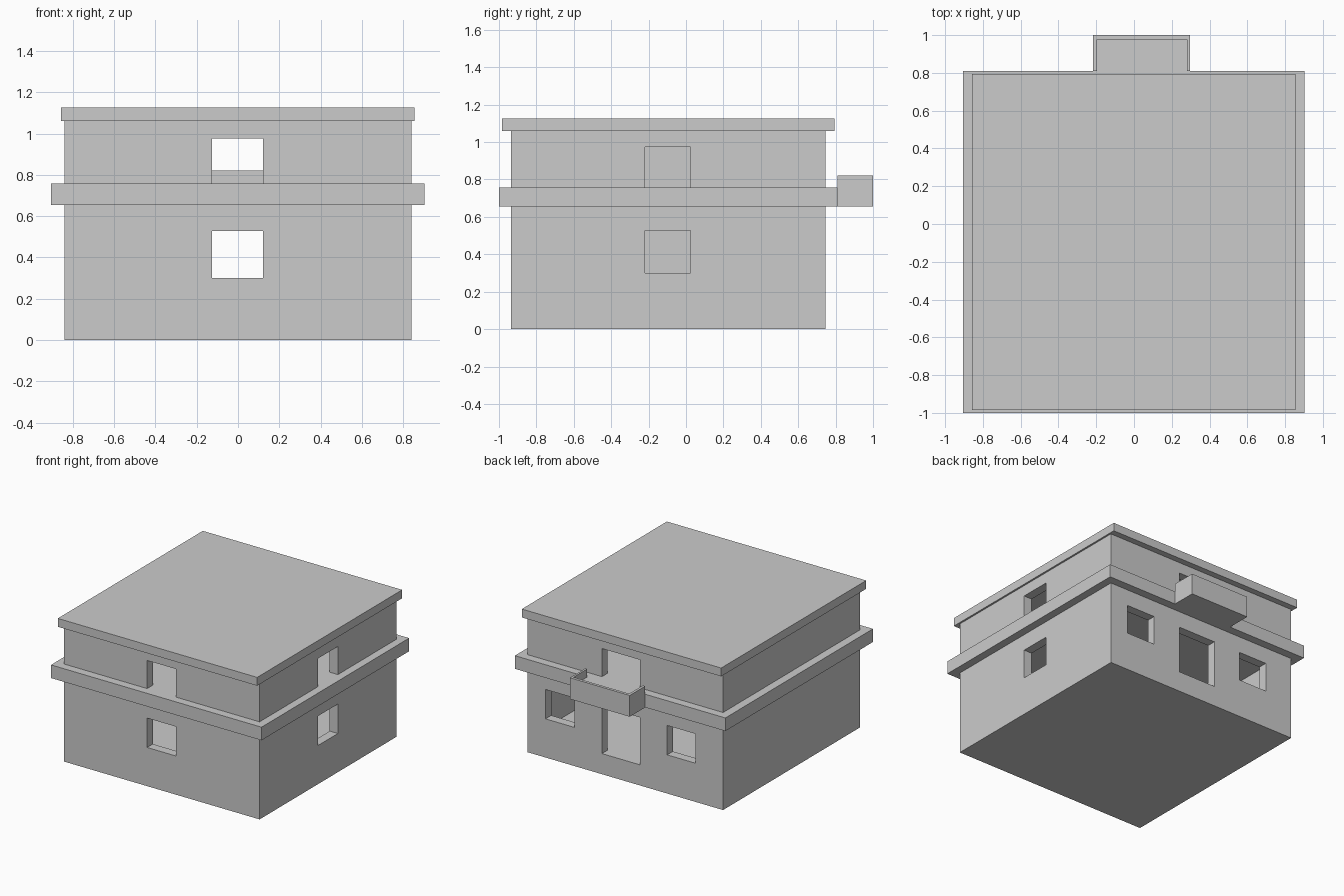
import bpy
import bmesh
from mathutils import Vector

if "Cube" in bpy.data.objects:
    bpy.data.objects.remove(bpy.data.objects["Cube"])


def box(name, x, y, z):
    """Axis-aligned box from (min, max) pairs."""
    bm = bmesh.new()
    bmesh.ops.create_cube(bm, size=1)
    lo, hi = Vector((x[0], y[0], z[0])), Vector((x[1], y[1], z[1]))
    bmesh.ops.scale(bm, vec=hi - lo, verts=bm.verts)
    bmesh.ops.translate(bm, vec=(lo + hi) / 2, verts=bm.verts)
    mesh = bpy.data.meshes.new(name)
    bm.to_mesh(mesh)
    bm.free()
    obj = bpy.data.objects.new(name, mesh)
    bpy.context.collection.objects.link(obj)
    return obj


def cut(obj, x, y, z):
    """Carve a box out of obj."""
    cutter = box("cutter", x, y, z)
    cutter.hide_render = True
    mod = obj.modifiers.new("cut", 'BOOLEAN')
    mod.operation = 'DIFFERENCE'
    mod.solver = 'EXACT'
    mod.object = cutter
    bpy.context.view_layer.objects.active = obj
    bpy.ops.object.modifier_apply(modifier=mod.name)
    bpy.data.objects.remove(cutter)


# Outer walls, wall thickness and cutter ranges through each wall
X, Y, T = (-0.84, 0.84), (-0.935, 0.745), 0.07
ROOM_X, ROOM_Y = (X[0] + T, X[1] - T), (Y[0] + T, Y[1] - T)
FRONT, BACK, RIGHT = (-1.1, -0.8), (0.6, 0.9), (0.7, 1.0)
WIN_X, WIN_Y, DOOR_X = (-0.125, 0.122), (-0.22, 0.025), (-0.125, 0.20)

# Lower storey: raised floor, front and right windows, back door and windows
lower = box("lower_storey", X, Y, (0, 0.655))
cut(lower, ROOM_X, ROOM_Y, (0.16, 0.8))
win_z = (0.30, 0.528)
cut(lower, WIN_X, FRONT, win_z)
cut(lower, RIGHT, WIN_Y, win_z)
cut(lower, DOOR_X, BACK, (0.16, 0.528))
for wx in ((-0.604, -0.36), (0.437, 0.684)):
    cut(lower, wx, BACK, win_z)

# Projecting slab between the storeys
box("middle_slab", (-0.905, 0.902), (-1.0, 0.81), (0.655, 0.757))

# Upper storey: openings start at the slab
upper = box("upper_storey", X, Y, (0.757, 1.06))
cut(upper, ROOM_X, ROOM_Y, (0.6, 1.2))
open_z = (0.6, 0.975)
cut(upper, WIN_X, FRONT, open_z)
cut(upper, RIGHT, WIN_Y, open_z)
cut(upper, DOOR_X, BACK, open_z)

# Flat roof
box("roof", (-0.857, 0.854), (-0.985, 0.793), (1.06, 1.125))

# Balcony with a thin parapet on three sides
balcony = box("balcony", (-0.217, 0.297), (0.81, 1.0), (0.655, 0.82))
cut(balcony, (-0.197, 0.281), (0.7, 0.978), (0.757, 0.9))
